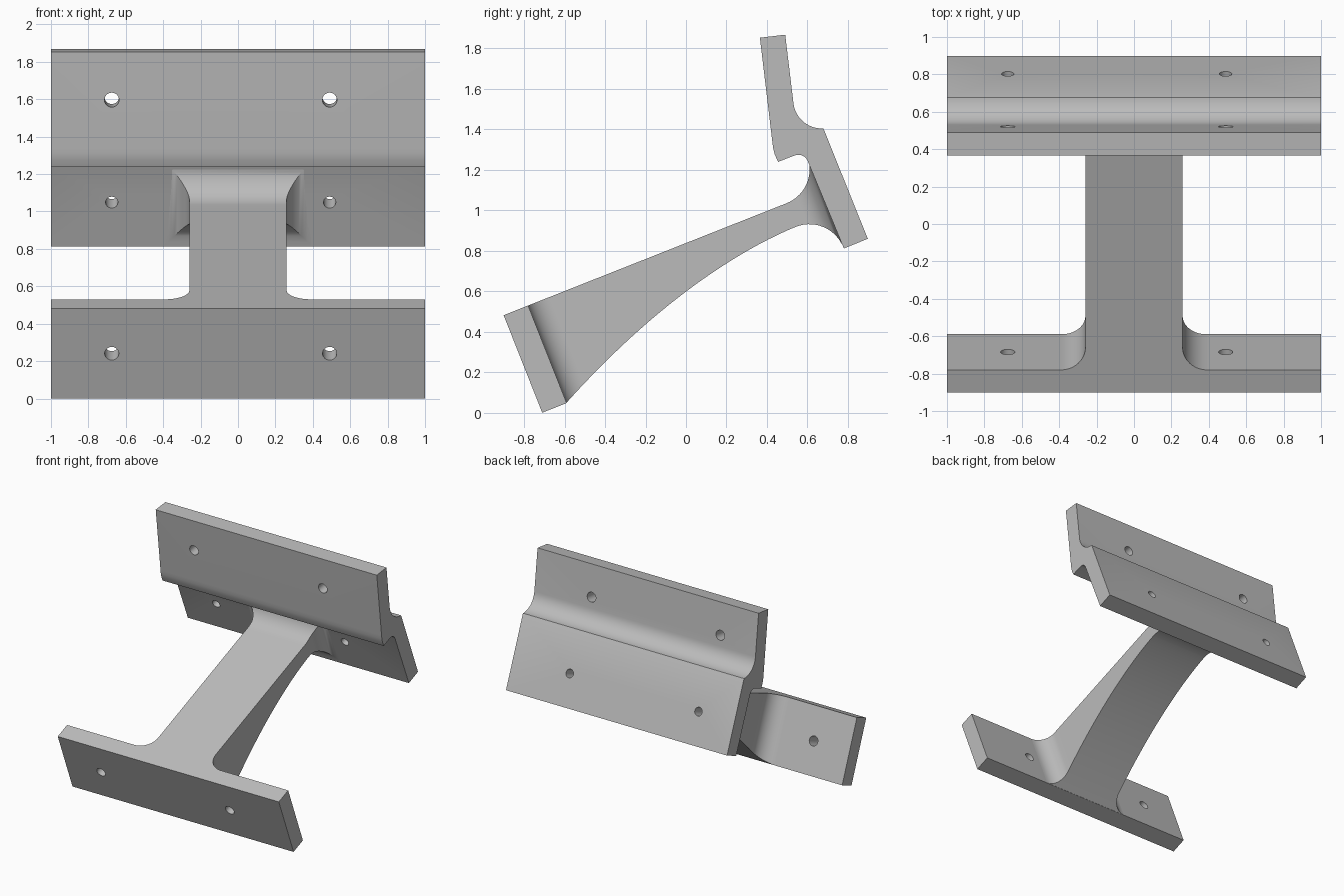
import bpy, bmesh
from math import cos, sin, radians, sqrt, pi
from mathutils import Vector

cube = bpy.data.objects.get("Cube")
if cube:
    bpy.data.objects.remove(cube, do_unlink=True)

grey = bpy.data.materials.new("plain_grey")
grey.use_nodes = True
COLOUR = (0.5, 0.5, 0.5, 1)
grey.diffuse_color = COLOUR
grey.node_tree.nodes["Principled BSDF"].inputs["Base Color"].default_value = COLOUR

# Bracket frame: u runs along the arm, v runs up the tilted plates
U = Vector((0, 0.93, 0.368))
V = Vector((0, -0.368, 0.93))
FRONT, BACK = -0.53, 1.023     # plate faces the arm meets


def tilted(x, u, v):
    return Vector((x, 0, 0)) + U * u + V * v


def make(name, bm):
    bmesh.ops.recalc_face_normals(bm, faces=bm.faces)
    mesh = bpy.data.meshes.new(name)
    bm.to_mesh(mesh)
    bm.free()
    mesh.materials.append(grey)
    obj = bpy.data.objects.new(name, mesh)
    bpy.context.collection.objects.link(obj)
    return obj


def loft(name, rings):
    bm = bmesh.new()
    loops = [[bm.verts.new(p) for p in ring] for ring in rings]
    n = len(loops[0])
    for a, b in zip(loops, loops[1:]):
        for i in range(n):
            j = (i + 1) % n
            bm.faces.new((a[i], a[j], b[j], b[i]))
    bm.faces.new(loops[0])
    bm.faces.new(loops[-1][::-1])
    return make(name, bm)


def arc(cy, cz, r, start, end, steps=12):
    angles = [radians(start + (end - start) * i / steps) for i in range(steps + 1)]
    return [(cy + r * cos(a), cz + r * sin(a)) for a in angles]


def activate(obj):
    bpy.ops.object.select_all(action='DESELECT')
    obj.select_set(True)
    bpy.context.view_layer.objects.active = obj


def drill(obj, centre, axis, radius):
    # A pair of screw holes along the given axis
    for x in (-0.675, 0.49):
        bpy.ops.mesh.primitive_cylinder_add(
            vertices=32, radius=radius, depth=0.3, location=Vector((x, 0, 0)) + centre,
            rotation=axis.to_track_quat('Z', 'Y').to_euler())
        cutter = bpy.context.object
        cutter.hide_render = True
        cutter.data.materials.append(grey)
        activate(obj)
        mod = obj.modifiers.new("hole", 'BOOLEAN')
        mod.operation = 'DIFFERENCE'
        mod.solver = 'EXACT'
        mod.object = cutter
        bpy.ops.object.modifier_apply(modifier=mod.name)
        bpy.data.objects.remove(cutter, do_unlink=True)


# Front mounting plate
plate_outline = [(-0.66, 0.262), (FRONT, 0.262), (FRONT, 0.78), (-0.66, 0.78)]
front_plate = loft("front_plate", [[tilted(x, u, v) for u, v in plate_outline] for x in (-1, 1)])
drill(front_plate, tilted(0, -0.595, 0.52), U, 0.038)

# Stepped rear plate with a cove behind and a hooked lip in front
profile = [(0.365, 1.853), (0.49, 1.868)]
profile += arc(0.67, 1.545, 0.14, 187, 273)
profile += [(0.68, 1.402), (0.898, 0.86), (0.78, 0.812)]
profile += arc(0.555, 1.225, 0.05, 25, 112, 8)
profile += [(0.455, 1.24), (0.439, 1.275), (0.431, 1.305), (0.427, 1.335)]
rear_plate = loft("rear_plate", [[Vector((x, y, z)) for y, z in profile] for x in (-1, 1)])
drill(rear_plate, tilted(0, 1.088, 0.724), U, 0.033)
drill(rear_plate, Vector((0, 0.46, 1.605)), Vector((0, 0.99, 0.131)), 0.039)

# Arm: rectangular sections whose width and height flare into both plates
SIDE_R, FLARE_R = 0.13, 0.18
FLARE_U = BACK - FLARE_R


def flare(distance, r):
    # Concave quarter round, measured from the face it blends into
    d = max(0.0, r - distance)
    return r - sqrt(max(0.0, r * r - d * d))


def section(u):
    w = 0.26 + flare(u - FRONT, SIDE_R) + flare(BACK - u, SIDE_R)
    spread = flare(BACK - u, FLARE_R)
    t = max(0.0, (FLARE_U - u) / (FLARE_U - FRONT))
    low = 0.655 - 0.391 * t ** 1.75 - spread
    high = 0.78 + spread
    return [tilted(w, u, low), tilted(w, u, high), tilted(-w, u, high), tilted(-w, u, low)]


N = 14
stations = [FRONT + SIDE_R * (1 - cos(i / N * pi / 2)) for i in range(N + 1)]
start = stations[-1]
stations += [start + (FLARE_U - start) * i / 24 for i in range(1, 25)]
stations += [FLARE_U + FLARE_R * sin(i / N * pi / 2) for i in range(1, N + 1)]
arm = loft("arm", [section(u) for u in stations])

for part in (front_plate, rear_plate, arm):
    activate(part)
    bpy.ops.object.shade_smooth_by_angle(angle=radians(30))
